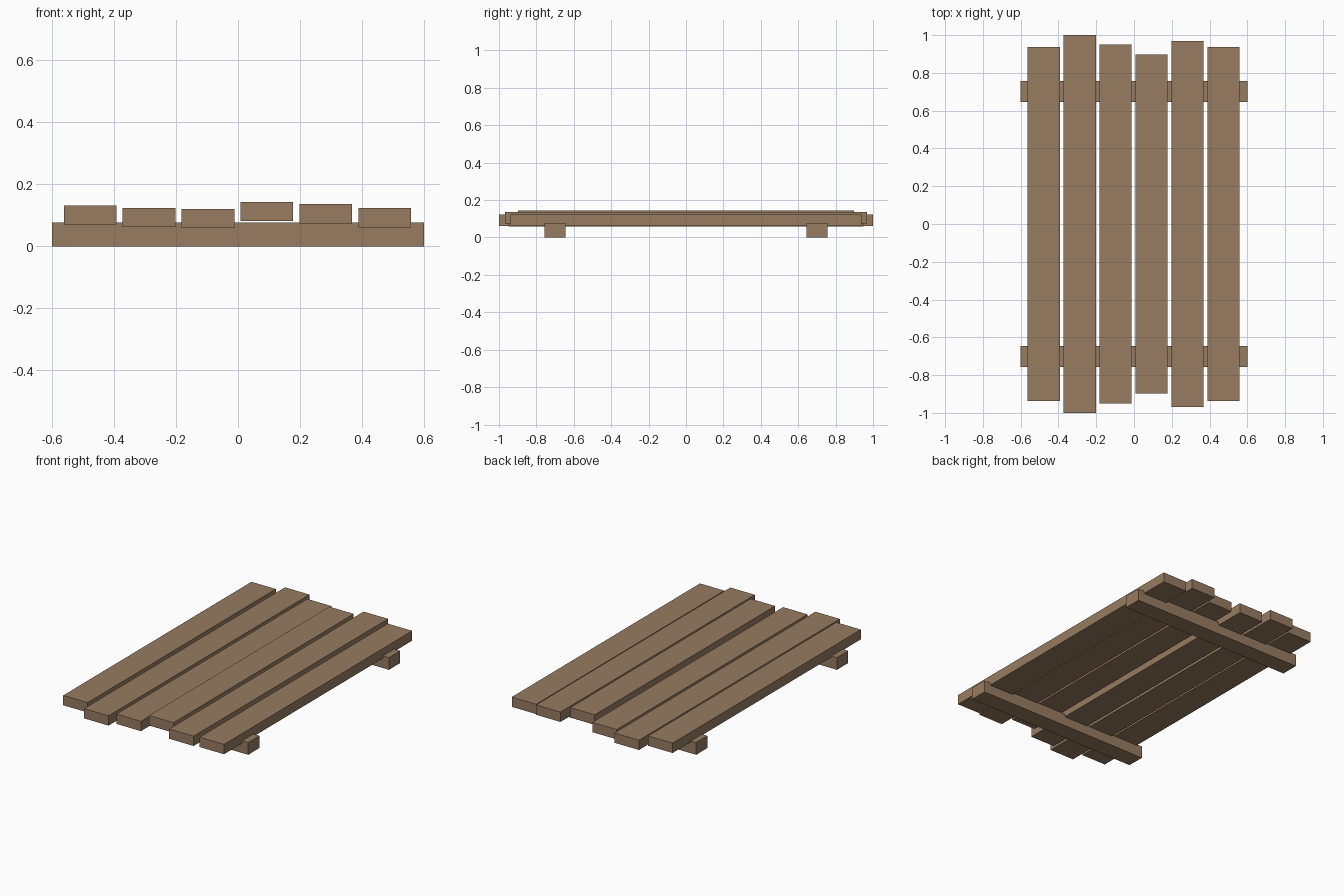
import bpy
import bmesh
from mathutils import Matrix

cube = bpy.data.objects.get("Cube")
if cube:
    bpy.data.objects.remove(cube, do_unlink=True)

# Wood colour
wood = bpy.data.materials.new("weathered_wood")
wood.use_nodes = True
color = (0.31, 0.20, 0.12, 1)
wood.diffuse_color = color
bsdf = wood.node_tree.nodes["Principled BSDF"]
bsdf.inputs["Base Color"].default_value = color
bsdf.inputs["Roughness"].default_value = 0.8


def board(name, size, center):
    """Add a flat-shaded rectangular board."""
    mesh = bpy.data.meshes.new(name)
    bm = bmesh.new()
    bmesh.ops.create_cube(bm, size=1, matrix=Matrix.Diagonal((*size, 1)))
    bm.to_mesh(mesh)
    bm.free()
    mesh.materials.append(wood)
    obj = bpy.data.objects.new(name, mesh)
    obj.location = center
    bpy.context.collection.objects.link(obj)
    return obj


# Cross beams under the deck
BEAM_HEIGHT = 0.077
for name, side in (("front_beam", -1), ("back_beam", 1)):
    board(name, (1.202, 0.112, BEAM_HEIGHT), (0, side * 0.701, BEAM_HEIGHT / 2))

# Uneven deck planks: (half length, top height), from right to left
PLANK_WIDTH, PLANK_THICKNESS, SPACING = 0.17, 0.062, 0.1902
planks = [(0.937, 0.132), (1.0, 0.124), (0.95, 0.121),
          (0.898, 0.143), (0.968, 0.136), (0.937, 0.123)]
for i, (half_length, top) in enumerate(planks):
    x = (i - 2.5) * SPACING - 0.002
    board(f"deck_plank_{i + 1}", (PLANK_WIDTH, 2 * half_length, PLANK_THICKNESS),
          (x, 0, top - PLANK_THICKNESS / 2))
